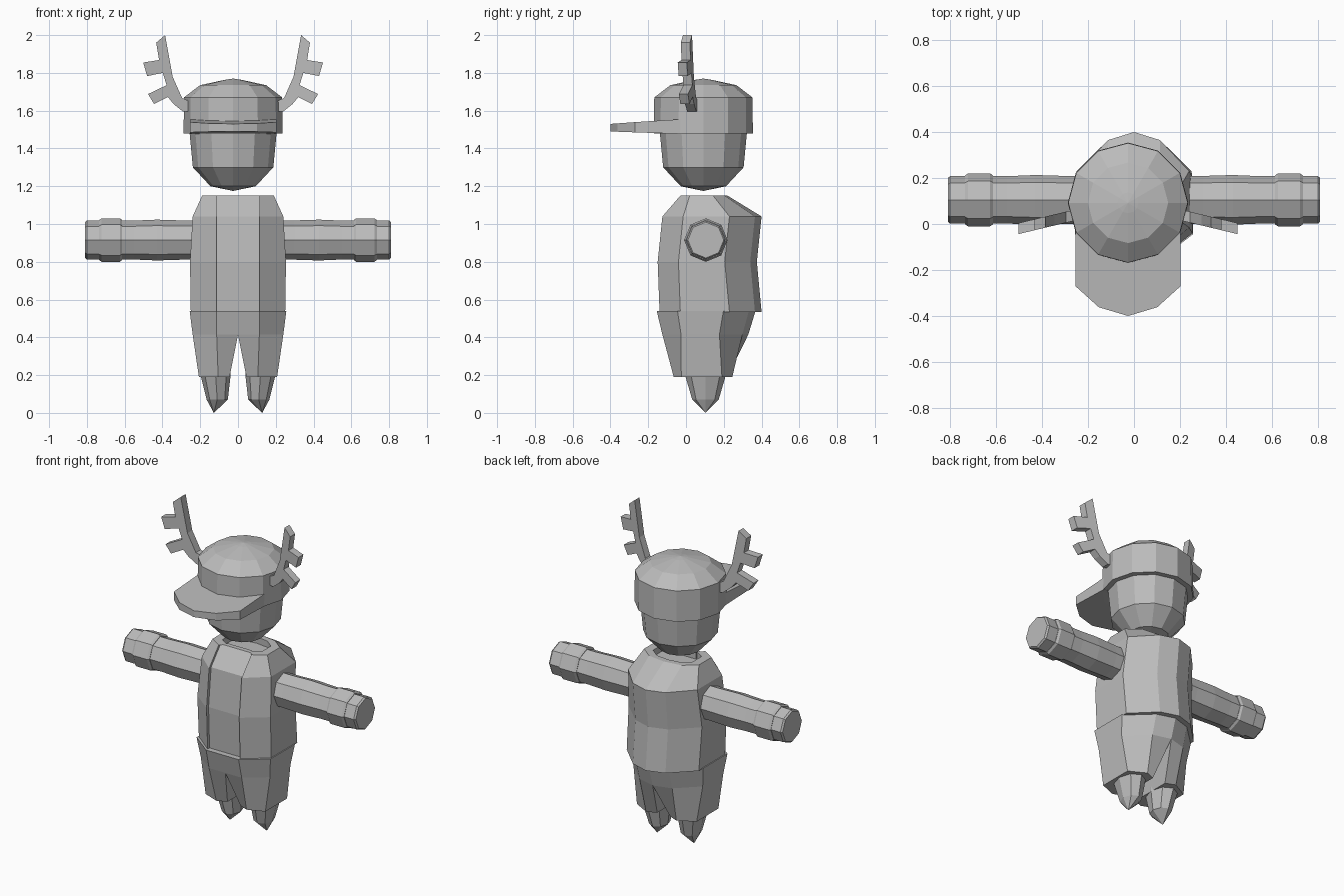
import bpy, bmesh, math
from mathutils import Vector

if "Cube" in bpy.data.objects:
    bpy.data.objects.remove(bpy.data.objects["Cube"])

GREY = bpy.data.materials.new("plain_grey")
GREY.diffuse_color = (0.5, 0.5, 0.5, 1)
GREY.use_nodes = True
GREY.node_tree.nodes["Principled BSDF"].inputs["Base Color"].default_value = GREY.diffuse_color
HX, HY = -0.026, 0.092      # head axis


def finish(name, bm):
    bmesh.ops.recalc_face_normals(bm, faces=bm.faces)
    me = bpy.data.meshes.new(name)
    bm.to_mesh(me)
    bm.free()
    me.materials.append(GREY)
    ob = bpy.data.objects.new(name, me)
    bpy.context.collection.objects.link(ob)
    return ob


def loft(name, rings, cap_start=True, cap_end=True):
    """Skin a list of equal-length point rings; a one-point ring is a tip."""
    bm = bmesh.new()
    vs = [[bm.verts.new(p) for p in r] for r in rings]
    for a, b in zip(vs, vs[1:]):
        n = max(len(a), len(b))
        for i in range(n):
            j = (i + 1) % n
            if len(a) == 1:
                bm.faces.new((a[0], b[j], b[i]))
            elif len(b) == 1:
                bm.faces.new((a[i], a[j], b[0]))
            else:
                bm.faces.new((a[i], a[j], b[j], b[i]))
    for ring, cap in ((vs[0], cap_start), (vs[-1], cap_end)):
        if cap and len(ring) > 2:
            bm.faces.new(ring)
    return finish(name, bm)


def circle(cx, cy, z, rx, ry=None, n=12):
    if rx == 0:
        return [(cx, cy, z)]
    ry = ry or rx
    return [(cx + rx * math.cos(2 * math.pi * i / n),
             cy + ry * math.sin(2 * math.pi * i / n), z) for i in range(n)]


def prism(name, bottom, top):
    return loft(name, [bottom, top])


# Head and cap crown: twelve-sided turned shapes
loft("head", [circle(HX, HY, z, r) for z, r in
              ((1.175, 0), (1.20, 0.12), (1.30, 0.213), (1.50, 0.232))])
loft("cap", [circle(HX, HY, z, r) for z, r in
             ((1.478, 0.262), (1.67, 0.26), (1.735, 0.175), (1.763, 0.045), (1.77, 0))])

# Cap visor: half outline mirrored, thinner at the tip
half = [(0.229, -0.02), (0.229, -0.27), (0.127, -0.362), (0, -0.40)]
outline = half + [(-x, y) for x, y in half[-2::-1]]
slope = lambda y: min(1, max(0, (y + 0.40) / 0.35))
prism("visor",
      [(HX + x, y, 1.49 - 0.013 * slope(y)) for x, y in outline],
      [(HX + x, y, 1.53 + 0.025 * slope(y)) for x, y in outline])

# Antlers: flat branched profile, swept forward as it spreads
antler = [(0.23, 1.595), (0.265, 1.595), (0.315, 1.635), (0.345, 1.672), (0.418, 1.635),
          (0.45, 1.688), (0.352, 1.735), (0.372, 1.80), (0.455, 1.783), (0.476, 1.855),
          (0.392, 1.868), (0.407, 1.96), (0.36, 2.0), (0.32, 1.78), (0.27, 1.667), (0.23, 1.65)]
for side, label in ((-1, "left"), (1, "right")):
    mid = lambda d: 0.032 - 0.24 * (d - 0.26)
    prism(label + "_antler",
          [(HX + side * d, mid(d) - 0.024, z) for d, z in antler],
          [(HX + side * d, mid(d) + 0.024, z) for d, z in antler])


def body_ring(z, w, front, back, k=1.0, recess=0.02):
    """Faceted body section, with a sunken strip down the front."""
    c = 0.113
    f, b = front + 0.11 * k, back - 0.17 * k
    pts = [(-c, front), (-c, front + recess), (c, front + recess), (c, front), (w, f), (w, b),
           (c, back - 0.035 * k), (0, back), (-c, back - 0.035 * k), (-w, b), (-w, f)]
    return [(x, y, z) for x, y in pts]


# Jacket with open front and sunken neckline
collar = body_ring(1.15, 0.19, -0.03, 0.22, 0.45)


def neck(z):
    return [(x * 0.72, 0.095 + (y - 0.095) * 0.72, z) for x, y, _ in collar]


loft("jacket", [body_ring(0.535, 0.25, -0.14, 0.40),
                body_ring(0.80, 0.254, -0.15, 0.375),
                body_ring(1.04, 0.24, -0.125, 0.40),
                collar, neck(1.15), neck(1.11)])

# Trouser hips
loft("hips", [body_ring(0.415, 0.24, -0.125, 0.33, 0.9, 0),
              body_ring(0.54, 0.256, -0.155, 0.368, 1, 0)], cap_start=False)

for side, label in ((-1, "left"), (1, "right")):
    # Trouser leg tapering from half the hips
    top = [(0, -0.125), (0.113, -0.125), (0.24, -0.026), (0.24, 0.177), (0.113, 0.2985), (0, 0.33)]
    cuff = [(0.045, -0.04), (0.105, -0.065), (0.207, -0.025), (0.207, 0.19), (0.105, 0.245), (0.045, 0.22)]
    loft(label + "_trouser_leg", [[(side * x, y, 0.415) for x, y in top],
                                  [(side * x, y, 0.19) for x, y in cuff]], cap_start=False)

    # Pointed foot
    loft(label + "_foot", [circle(side * x, 0.103, z, rx, ry, 8) for x, z, rx, ry in
                           ((0.118, 0.24, 0.08, 0.11), (0.118, 0.19, 0.078, 0.105),
                            (0.11, 0.07, 0.056, 0.07), (0.128, 0.0, 0, 0))])

    # Sleeve, cuff and hand: octagonal sections along x
    def tube(name, sections):
        loft(name, [[(side * x, y, z) for y, z, _ in circle(0.105, 0.915, 0, r, n=8)]
                    for x, r in sections])

    tube(label + "_sleeve", ((0.18, 0.104), (0.30, 0.104), (0.43, 0.108), (0.55, 0.103), (0.63, 0.103)))
    tube(label + "_cuff", ((0.613, 0.106), (0.626, 0.115), (0.722, 0.115), (0.735, 0.106)))
    tube(label + "_hand", ((0.70, 0.103), (0.80, 0.103), (0.81, 0.095)))
